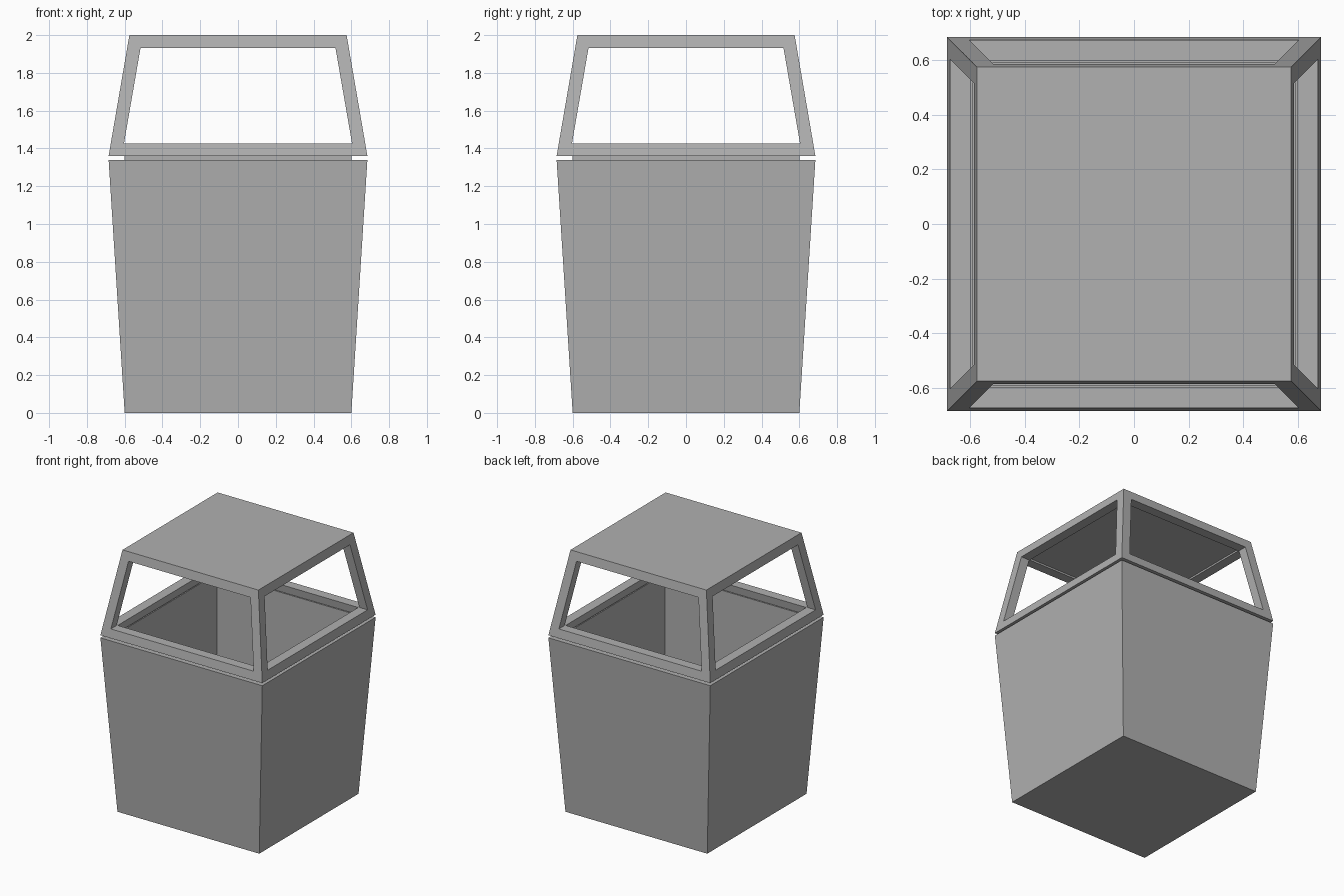
import bpy, bmesh

if "Cube" in bpy.data.objects:
    bpy.data.objects.remove(bpy.data.objects["Cube"])

# Mid grey shared by all parts
grey = bpy.data.materials.new("mid_grey")
grey.diffuse_color = (0.44, 0.44, 0.44, 1)
grey.use_nodes = True
grey.node_tree.nodes["Principled BSDF"].inputs["Base Color"].default_value = grey.diffuse_color


def frustum(name, levels):
    """Closed stack of rectangles; each level is (half_x, half_y, z)."""
    bm = bmesh.new()
    rings = [[bm.verts.new((sx * hx, sy * hy, z))
              for sx, sy in ((-1, -1), (1, -1), (1, 1), (-1, 1))]
             for hx, hy, z in levels]
    bm.faces.new(rings[0])
    bm.faces.new(rings[-1])
    for a, b in zip(rings, rings[1:]):
        for i in range(4):
            j = (i + 1) % 4
            bm.faces.new((a[i], a[j], b[j], b[i]))
    bmesh.ops.recalc_face_normals(bm, faces=bm.faces)
    mesh = bpy.data.meshes.new(name)
    bm.to_mesh(mesh)
    bm.free()
    mesh.materials.append(grey)
    obj = bpy.data.objects.new(name, mesh)
    bpy.context.collection.objects.link(obj)
    return obj


def cut(obj, cutters):
    """Subtract the cutters, bake the result and remove the cutters."""
    for c in cutters:
        c.hide_render = True
        m = obj.modifiers.new("cut", 'BOOLEAN')
        m.operation = 'DIFFERENCE'
        m.solver = 'EXACT'
        m.object = c
    bpy.context.view_layer.update()
    deps = bpy.context.evaluated_depsgraph_get()
    mesh = bpy.data.meshes.new_from_object(obj.evaluated_get(deps))
    obj.modifiers.clear()
    obj.data = mesh
    for c in cutters:
        bpy.data.objects.remove(c)


# Tapered outer body with a square well for the liner
body = frustum("body", [(0.6, 0.6, 0), (0.685, 0.685, 1.34)])
cut(body, [frustum("body_well", [(0.598, 0.598, 0.02), (0.598, 0.598, 1.5)])])

# Straight thin-walled liner, showing in the gap under the hood
liner = frustum("liner", [(0.6, 0.6, 0.01), (0.6, 0.6, 1.37)])
cut(liner, [frustum("liner_well", [(0.59, 0.59, 0.025), (0.59, 0.59, 1.5)])])

# Hood: hollow tapered shell with a window through each side
hood = frustum("hood", [(0.685, 0.685, 1.36), (0.575, 0.575, 2.0)])
inner = frustum("hood_hollow", [(0.62, 0.62, 1.3), (0.511, 0.511, 1.945)])
windows = [
    frustum("window_front_back", [(0.604, 0.9, 1.425), (0.516, 0.9, 1.933)]),
    frustum("window_sides", [(0.9, 0.604, 1.425), (0.9, 0.516, 1.933)]),
]
cut(hood, [inner] + windows)
